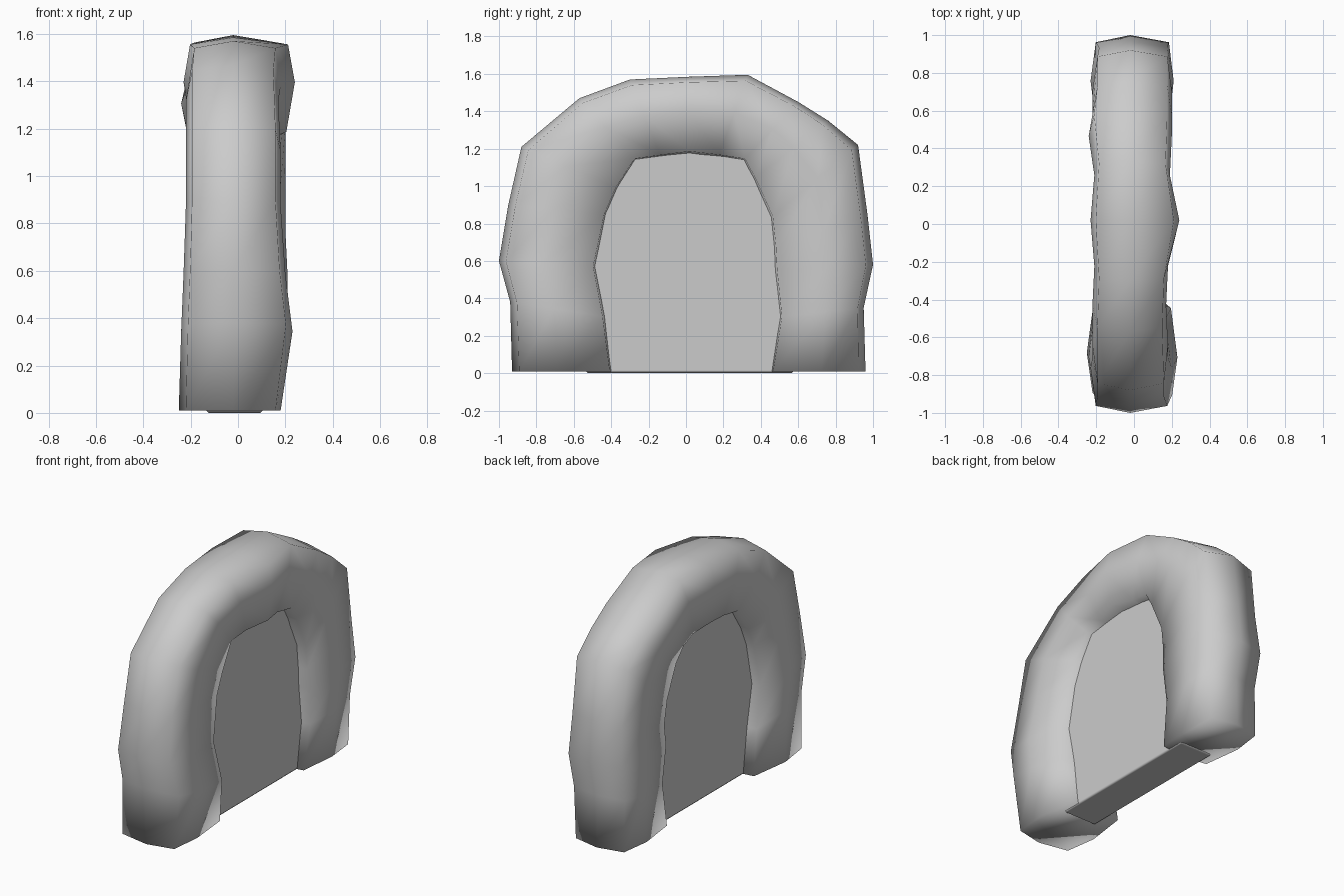
import bpy, bmesh

# Arch stations: outer y, outer z, inner y, inner z, left x, right x
STATIONS = [
    (-0.93, 0.01, -0.38, 0.01, -0.25, 0.18),
    (-0.94, 0.38, -0.42, 0.30, -0.24, 0.23),
    (-1.00, 0.60, -0.47, 0.57, -0.23, 0.20),
    (-0.95, 0.90, -0.41, 0.85, -0.22, 0.18),
    (-0.88, 1.21, -0.35, 0.98, -0.22, 0.18),
    (-0.57, 1.47, -0.26, 1.13, -0.22, 0.17),
    (-0.30, 1.57, -0.13, 1.145, -0.21, 0.18),
    (0.02, 1.585, 0.02, 1.165, -0.23, 0.24),
    (0.33, 1.595, 0.17, 1.145, -0.21, 0.19),
    (0.60, 1.45, 0.30, 1.13, -0.24, 0.20),
    (0.76, 1.35, 0.35, 1.03, -0.22, 0.20),
    (0.92, 1.22, 0.44, 0.82, -0.22, 0.20),
    (0.97, 0.85, 0.455, 0.67, -0.21, 0.20),
    (1.00, 0.58, 0.46, 0.55, -0.23, 0.21),
    (0.95, 0.35, 0.49, 0.30, -0.22, 0.20),
    (0.96, 0.01, 0.44, 0.01, -0.22, 0.18),
]
# Cross-section: side (-1 left, 0 middle, 1 right), share of width, depth from outer to inner
SECTION = [(0, 0, 0.0), (1, 0.88, 0.07), (1, 1.0, 0.45), (1, 0.85, 0.95),
           (0, 0, 1.0), (-1, 0.85, 0.95), (-1, 1.0, 0.45), (-1, 0.88, 0.07)]


def finish(bm, name):
    bmesh.ops.recalc_face_normals(bm, faces=bm.faces)
    mesh = bpy.data.meshes.new(name)
    bm.to_mesh(mesh)
    bm.free()
    mesh.shade_smooth()
    obj = bpy.data.objects.new(name, mesh)
    bpy.context.collection.objects.link(obj)
    return obj


# Hand-carved stone arch
bm = bmesh.new()
rings = []
for oy, oz, iy, iz, left, right in STATIONS:
    ring = []
    for side, share, depth in SECTION:
        x = -0.02 if side == 0 else share * (right if side > 0 else left)
        ring.append(bm.verts.new((x, oy + (iy - oy) * depth, oz + (iz - oz) * depth)))
    rings.append(ring)
n = len(SECTION)
for a, b in zip(rings, rings[1:]):
    for i in range(n):
        j = (i + 1) % n
        bm.faces.new((a[i], a[j], b[j], b[i]))
bm.faces.new(rings[0])
bm.faces.new(rings[-1])
finish(bm, "stone_arch")

# Flat panel filling the opening, edges tucked into the arch
OUTLINE = [(-0.54, 0.0), (-0.57, 0.57), (-0.52, 0.88), (-0.34, 1.2), (0.02, 1.25),
           (0.38, 1.2), (0.54, 0.86), (0.57, 0.55), (0.58, 0.0)]
bm = bmesh.new()
face = bm.faces.new([bm.verts.new((-0.14, y, z)) for y, z in OUTLINE])
ext = bmesh.ops.extrude_face_region(bm, geom=[face])
bmesh.ops.translate(bm, vec=(0.25, 0, 0),
                    verts=[v for v in ext["geom"] if isinstance(v, bmesh.types.BMVert)])
panel = finish(bm, "door_panel")
bevel = panel.modifiers.new("soft_edges", "BEVEL")
bevel.width = 0.015
bevel.segments = 1
bevel.harden_normals = True
